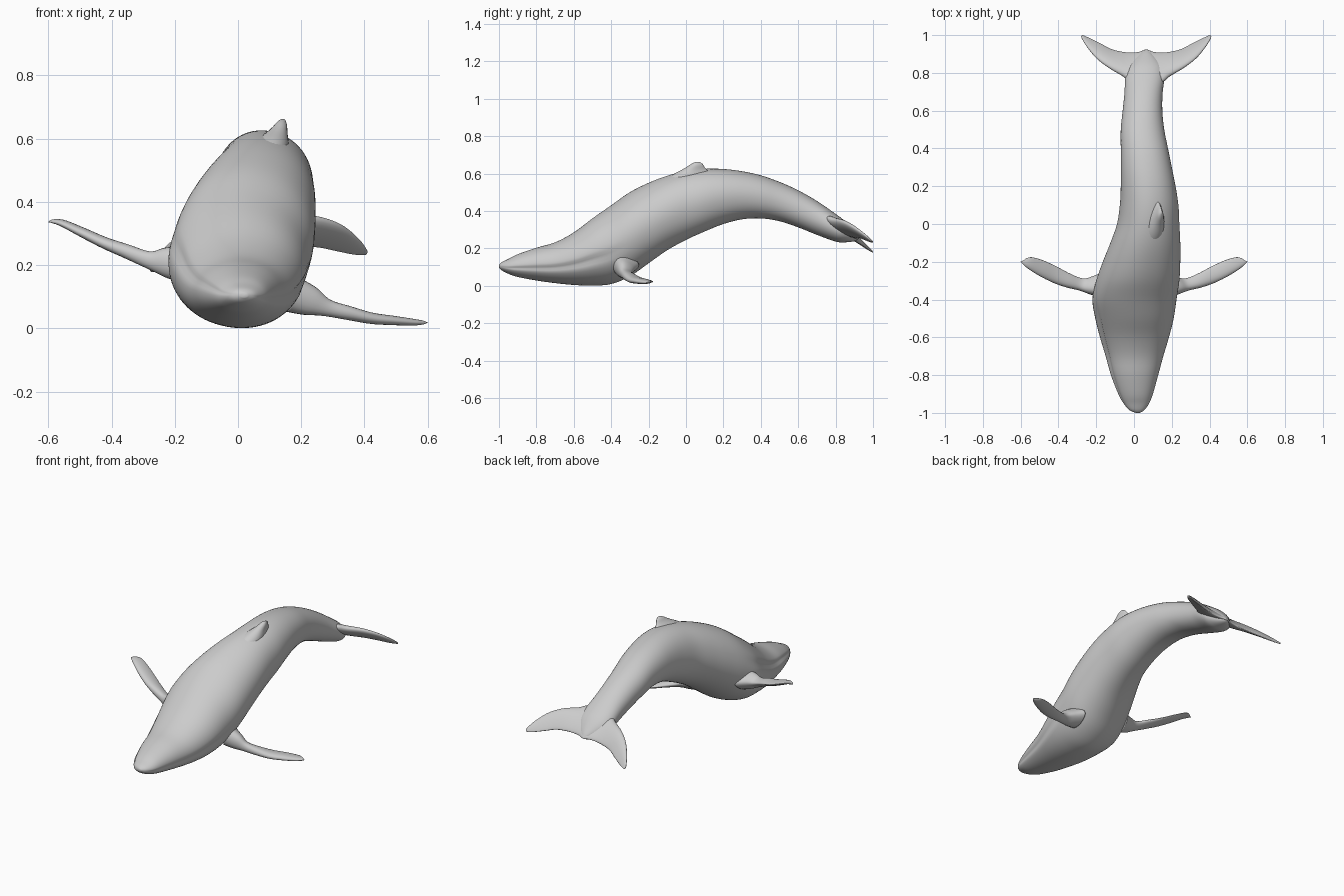
import bpy, bmesh, math
from mathutils import Vector

if "Cube" in bpy.data.objects:
    bpy.data.objects.remove(bpy.data.objects["Cube"])


def resample(rows, steps):
    """Catmull-Rom interpolation of control rows."""
    out = []
    for i in range(len(rows) - 1):
        p0, p1 = rows[max(i - 1, 0)], rows[i]
        p2, p3 = rows[i + 1], rows[min(i + 2, len(rows) - 1)]
        for s in range(steps):
            t = s / steps
            out.append([0.5 * (2 * b + (c - a) * t + (2 * a - 5 * b + 4 * c - d) * t ** 2
                               + (3 * b - a - 3 * c + d) * t ** 3)
                        for a, b, c, d in zip(p0, p1, p2, p3)])
    out.append(list(rows[-1]))
    return out


def loft(name, rings):
    """Skin a list of point rings into one smooth closed mesh."""
    bm = bmesh.new()
    loops = [[bm.verts.new(p) for p in ring] for ring in rings]
    n = len(loops[0])
    for a, b in zip(loops, loops[1:]):
        for i in range(n):
            j = (i + 1) % n
            bm.faces.new((a[i], a[j], b[j], b[i]))
    bm.faces.new(loops[0])
    bm.faces.new(loops[-1])
    bmesh.ops.recalc_face_normals(bm, faces=bm.faces)
    for f in bm.faces:
        f.smooth = True
    me = bpy.data.meshes.new(name)
    bm.to_mesh(me)
    bm.free()
    ob = bpy.data.objects.new(name, me)
    bpy.context.collection.objects.link(ob)
    return ob


def blade(name, rows, n=24):
    """Fin from rows of leading point, trailing point and thickness."""
    rows = resample(rows, 6)
    lead = [Vector(r[0:3]) for r in rows]
    trail = [Vector(r[3:6]) for r in rows]
    mid = [(a + b) / 2 for a, b in zip(lead, trail)]
    rings = []
    for i, r in enumerate(rows):
        span = mid[min(i + 1, len(mid) - 1)] - mid[max(i - 1, 0)]
        chord = trail[i] - lead[i]
        up = chord.cross(span).normalized()
        ring = []
        for k in range(n):
            t = 2 * math.pi * k / n
            c = -math.cos(t) / 2
            ring.append(mid[i] + chord * c + up * (r[6] / 2 * math.sin(t) * (1 - 0.7 * c)))
        rings.append(ring)
    return loft(name, rings)


# Body: y, left x, right x, bottom z, top z, roll in degrees
BODY = [
    (-1.0, .01, .03, .098, .112, 8), (-.985, -.025, .055, .082, .126, 10),
    (-.95, -.055, .08, .064, .143, 13), (-.9, -.083, .1, .047, .168, 15),
    (-.8, -.122, .128, .028, .203, 17), (-.7, -.15, .155, .014, .232, 17),
    (-.6, -.18, .185, .004, .285, 17), (-.5, -.205, .21, .001, .36, 17),
    (-.4, -.22, .225, .009, .43, 17), (-.3, -.2, .24, .05, .50, 17),
    (-.2, -.165, .245, .12, .55, 17), (-.1, -.125, .245, .19, .588, 17),
    (0, -.09, .24, .245, .613, 17), (.1, -.075, .235, .29, .625, 16),
    (.2, -.07, .22, .33, .624, 14), (.3, -.07, .2, .355, .612, 11),
    (.4, -.07, .18, .36, .59, 8), (.5, -.07, .16, .345, .555, 5),
    (.6, -.06, .15, .312, .51, 2), (.7, -.05, .152, .272, .453, -1),
    (.8, -.045, .165, .236, .384, -4), (.85, -.02, .15, .232, .345, -5),
    (.9, .03, .1, .238, .288, -5), (.918, .055, .075, .25, .262, -5)]


def body_ring(row, n=72):
    y, xl, xr, zb, zt, roll = row
    # head shaping fades out behind the mouth corner
    head = max(0.0, min(1.0, (-.32 - y) / .2)) * min(1.0, (y + 1) / .08)
    cr, sr = math.cos(math.radians(-roll)), math.sin(math.radians(-roll))
    pts = []
    for k in range(n):
        a = 2 * math.pi * k / n
        c, s = math.cos(a), math.sin(a)
        u = math.copysign(abs(c) ** .95, c)
        v = math.copysign(abs(s) ** .95, s)
        side = math.asin(s)
        crease = 1 - .06 * head * math.exp(-((side - .03) / .11) ** 2)
        u *= crease * (1 - .1 * head * max(s, 0))
        v *= crease
        pts.append((u * cr - v * sr, u * sr + v * cr))
    us, vs = [p[0] for p in pts], [p[1] for p in pts]
    u0, u1, v0, v1 = min(us), max(us), min(vs), max(vs)
    return [(xl + (u - u0) / (u1 - u0) * (xr - xl), y,
             zb + (v - v0) / (v1 - v0) * (zt - zb)) for u, v in pts]


loft("body", [body_ring(r) for r in resample(BODY, 4)])

# Tail fluke: half outline mirrored about the tail axis, slightly rolled
FLUKE = [
    (0, .74, .36, 0, .924, .25, .05), (.08, .75, .36, .04, .911, .252, .05),
    (.125, .785, .347, .10, .908, .25, .045), (.2, .83, .333, .18, .924, .243, .035),
    (.265, .88, .304, .245, .957, .225, .026), (.315, .94, .26, .298, .983, .21, .016),
    (.342, .985, .222, .332, .998, .205, .008), (.343, .996, .21, .34, .999, .206, .003)]
TAIL_X, TILT = .065, .08


def fluke_row(r, s):
    return (TAIL_X + s * r[0], r[1], r[2] + TILT * s * r[0],
            TAIL_X + s * r[3], r[4], r[5] + TILT * s * r[3], r[6])


blade("tail_fluke", [fluke_row(r, -1) for r in reversed(FLUKE)]
      + [fluke_row(r, 1) for r in FLUKE[1:]])

# Flippers: x, leading y, trailing y, thickness, right z, left z
FLIPPER = [
    (.17, -.39, -.25, .11, .105, .20), (.225, -.372, -.275, .09, .085, .208),
    (.28, -.352, -.288, .052, .063, .215), (.35, -.335, -.262, .042, .046, .242),
    (.42, -.31, -.225, .034, .030, .269), (.49, -.275, -.193, .028, .023, .302),
    (.55, -.237, -.176, .02, .018, .33), (.58, -.212, -.182, .012, .017, .337),
    (.59, -.2, -.19, .004, .018, .336)]
for name, s, zi in (("right_flipper", 1, 4), ("left_flipper", -1, 5)):
    blade(name, [(s * (r[0] + .01), r[1], r[zi], s * (r[0] - .01), r[2], r[zi] + .005, r[3])
                 for r in FLIPPER])

# Dorsal fin: small rounded hook leaning with the body's roll
blade("dorsal_fin", [
    (.10, -.14, .54, .10, .18, .56, .13), (.12, -.07, .59, .12, .135, .60, .085),
    (.132, -.01, .625, .132, .105, .627, .05), (.14, .028, .65, .14, .092, .647, .03),
    (.144, .05, .66, .144, .08, .657, .014), (.145, .06, .662, .145, .072, .661, .005)])
